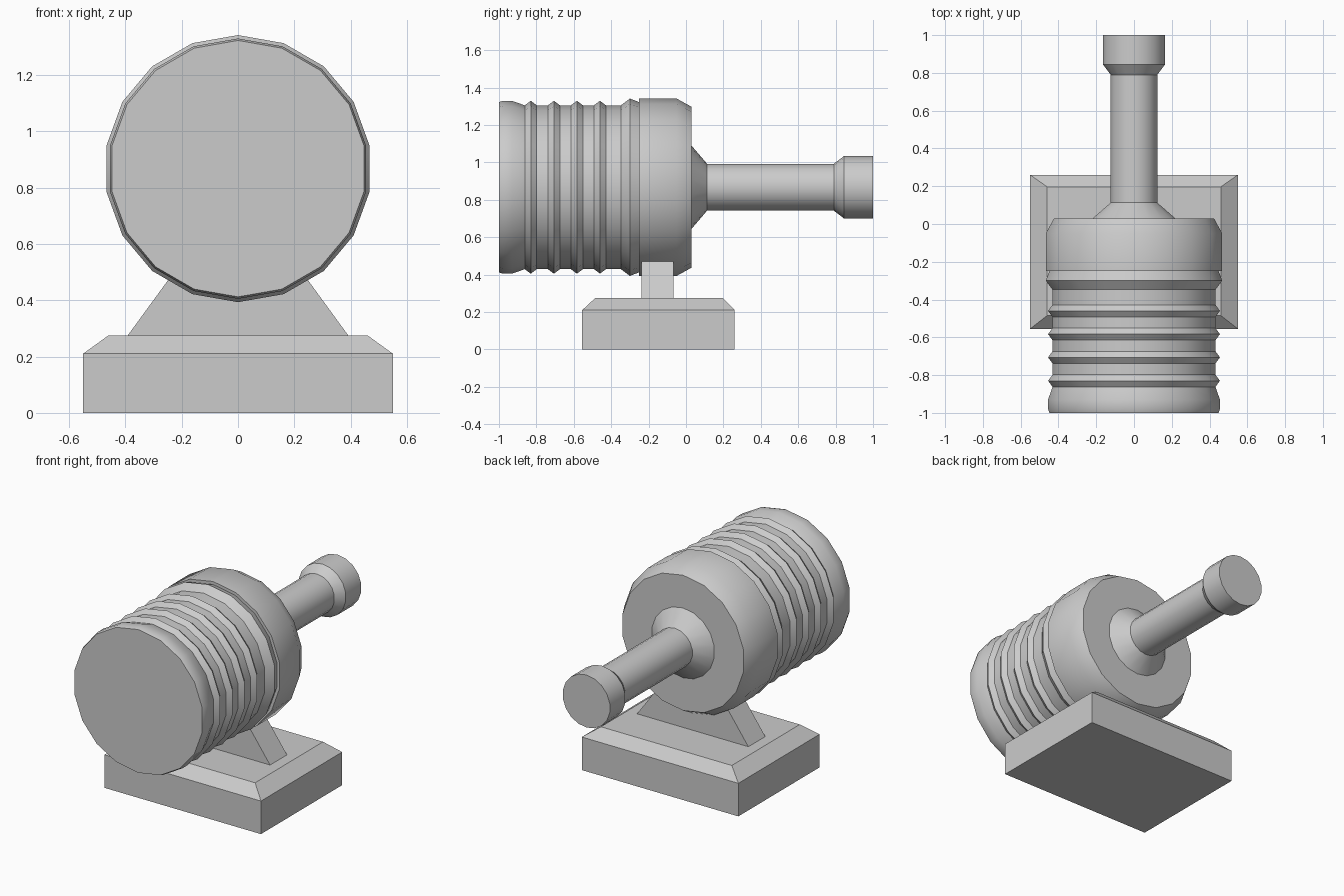
import bpy, bmesh, math

if "Cube" in bpy.data.objects:
    bpy.data.objects.remove(bpy.data.objects["Cube"])

AXIS_Z = 0.867
SIDES = 18


def finish(name, bm, smooth=False):
    bmesh.ops.recalc_face_normals(bm, faces=bm.faces[:])
    me = bpy.data.meshes.new(name)
    bm.to_mesh(me)
    bm.free()
    ob = bpy.data.objects.new(name, me)
    bpy.context.collection.objects.link(ob)
    if smooth:
        bpy.ops.object.select_all(action='DESELECT')
        ob.select_set(True)
        bpy.context.view_layer.objects.active = ob
        bpy.ops.object.shade_smooth_by_angle(angle=math.radians(30))
    return ob


def loft(name, rings, smooth=False):
    """Bridge equal-length rings of points and cap both ends."""
    bm = bmesh.new()
    rows = [[bm.verts.new(p) for p in ring] for ring in rings]
    n = len(rows[0])
    for a, b in zip(rows, rows[1:]):
        for i in range(n):
            j = (i + 1) % n
            bm.faces.new((a[i], a[j], b[j], b[i]))
    bm.faces.new(rows[0])
    bm.faces.new(rows[-1])
    return finish(name, bm, smooth)


def turned(name, profile):
    """Revolve (y, radius) points about the horizontal barrel axis."""
    angles = [2 * math.pi * i / SIDES for i in range(SIDES)]
    return loft(name, [[(r * math.sin(a), y, AXIS_Z + r * math.cos(a)) for a in angles]
                       for y, r in profile], True)


def rect(x, y0, y1, z):
    return [(-x, y0, z), (x, y0, z), (x, y1, z), (-x, y1, z)]


# Ribbed barrel: rounded front lip, four narrow ribs, one larger rib
valley, peak, outer = 0.438, 0.462, 0.474
profile = [(-1.0, 0.455), (-0.98, peak), (-0.93, peak), (-0.862, valley)]
for y in (-0.83, -0.706, -0.583, -0.46):
    profile += [(y - 0.032, valley), (y, peak), (y + 0.032, valley)]
profile += [(-0.348, valley), (-0.30, outer), (-0.25, 0.455)]
del profile[3]
turned("ribbed_barrel", profile)

# Rear collar with chamfered edge
turned("rear_collar", [(-0.25, outer), (-0.05, outer), (0.03, 0.43)])

# Narrow tube with flared root and thicker tip
turned("rear_tube", [(0.02, 0.222), (0.03, 0.222), (0.113, 0.125), (0.79, 0.125),
                     (0.845, 0.167), (1.0, 0.167)])

# Chamfered base block
loft("base", [rect(0.55, -0.555, 0.26, 0), rect(0.55, -0.555, 0.26, 0.21),
              rect(0.46, -0.485, 0.197, 0.275)])

# Tapered support web, running up into the barrel
loft("support", [rect(0.395, -0.237, -0.067, 0.27), rect(0.22, -0.237, -0.067, 0.51)])
